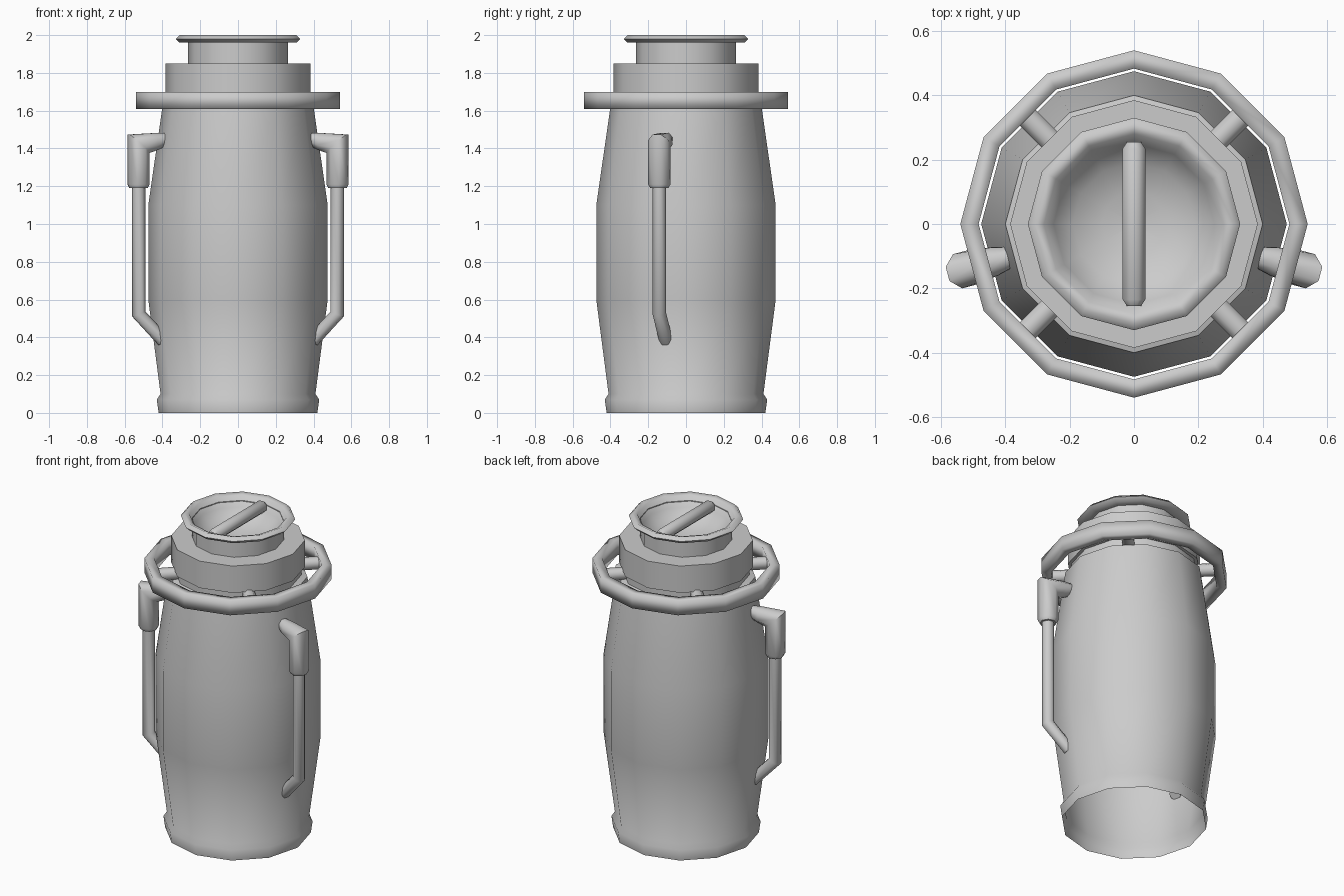
import bpy, math
from mathutils import Vector, Matrix

cube = bpy.data.objects.get("Cube")
if cube:
    bpy.data.objects.remove(cube, do_unlink=True)

metal = bpy.data.materials.new("plain grey metal")
metal.use_nodes = True
grey = (0.6, 0.6, 0.6, 1)
metal.diffuse_color = grey
metal.node_tree.nodes["Principled BSDF"].inputs["Base Color"].default_value = grey


def make(name, verts, faces, angle=50):
    mesh = bpy.data.meshes.new(name)
    mesh.from_pydata(verts, [], faces)
    mesh.materials.append(metal)
    obj = bpy.data.objects.new(name, mesh)
    bpy.context.collection.objects.link(obj)
    bpy.ops.object.select_all(action="DESELECT")
    obj.select_set(True)
    bpy.context.view_layer.objects.active = obj
    bpy.ops.object.shade_smooth_by_angle(angle=math.radians(angle))
    return obj


def lathe(name, profile, closed=False, sides=12, angle=50):
    """Spin an (r, z) profile, listed bottom to top, around the z axis."""
    n = len(profile)
    verts = [(r * math.cos(math.tau * s / sides), r * math.sin(math.tau * s / sides), z)
             for s in range(sides) for r, z in profile]
    faces = []
    for s in range(sides):
        a, b = s * n, (s + 1) % sides * n
        for i in range(n if closed else n - 1):
            j = (i + 1) % n
            faces.append((a + i, b + i, b + j, a + j))
    return make(name, verts, faces, angle)


def sweep(name, path, radii, heading, sides=8):
    """Mitred tube along an (r, z) path standing in the plane at a heading."""
    pts = [Vector((p[0], 0, p[1])) for p in path]
    spin = Matrix.Rotation(heading, 3, "Z")
    side = Vector((0, 1, 0))
    verts, faces = [], []
    for i, p in enumerate(pts):
        before = (p - pts[i - 1]).normalized() if i else (pts[1] - p).normalized()
        after = (pts[i + 1] - p).normalized() if i < len(pts) - 1 else before
        along = (before + after).normalized()
        across = along.cross(side) / along.dot(after)
        for k in range(sides):
            t = math.tau * (k + 0.5) / sides
            offset = (across * math.cos(t) + side * math.sin(t)) * radii[i]
            verts.append(spin @ (p + offset / math.cos(math.pi / sides)))
    for i in range(len(pts) - 1):
        for k in range(sides):
            a, b = i * sides, (i + 1) * sides
            m = (k + 1) % sides
            faces.append((a + k, b + k, b + m, a + m))
    last = (len(pts) - 1) * sides
    faces.append(tuple(range(sides)))
    faces.append(tuple(range(last + sides - 1, last - 1, -1)))
    return make(name, verts, faces)


# Bulging shell, open underneath, with a foot band and a shallow top groove
lathe("body_shell", [(0.42, 0), (0.43, 0.07), (0.41, 0.1), (0.475, 0.6), (0.475, 1.1),
                     (0.4, 1.62), (0.365, 1.63), (0.365, 1.69)])

# Shoulder collar and narrow neck
lathe("shoulder", [(0.36, 1.68), (0.385, 1.68), (0.385, 1.85), (0.26, 1.85)])
lathe("neck", [(0.265, 1.84), (0.265, 1.965)])

# Flared lip running into a dished lid
lathe("lid", [(0.265, 1.96), (0.31, 1.96), (0.33, 1.98), (0.31, 2.0), (0.28, 1.99),
              (0.25, 1.93), (0.19, 1.88), (0.1, 1.85), (0.001, 1.84)], angle=70)

# Grip bar across the lid, with tapered ends
sweep("lid_bar", [(-0.255, 1.96), (-0.235, 1.96), (0.235, 1.96), (0.255, 1.96)],
      [0.022, 0.035, 0.035, 0.022], math.pi / 2)

# Carrying ring
lathe("carry_ring", [(0.483, 1.61), (0.54, 1.61), (0.54, 1.7), (0.483, 1.7)],
      closed=True, angle=100)

# Four spokes holding the ring
for i in range(4):
    sweep("ring_spoke", [(0.34, 1.655), (0.5, 1.655)], [0.035, 0.035],
          math.radians(45 + 90 * i))

# Elbow fitting and drop pipe on each flank
for label, heading in (("left", -15), ("right", 195)):
    angle = math.radians(heading)
    sweep(label + "_elbow", [(0.395, 1.45), (0.45, 1.437), (0.545, 1.425), (0.545, 1.21), (0.545, 1.19)],
          [0.032, 0.045, 0.055, 0.055, 0.045], angle)
    sweep(label + "_pipe", [(0.545, 1.22), (0.545, 0.525), (0.41, 0.383)],
          [0.033, 0.033, 0.033], angle)
